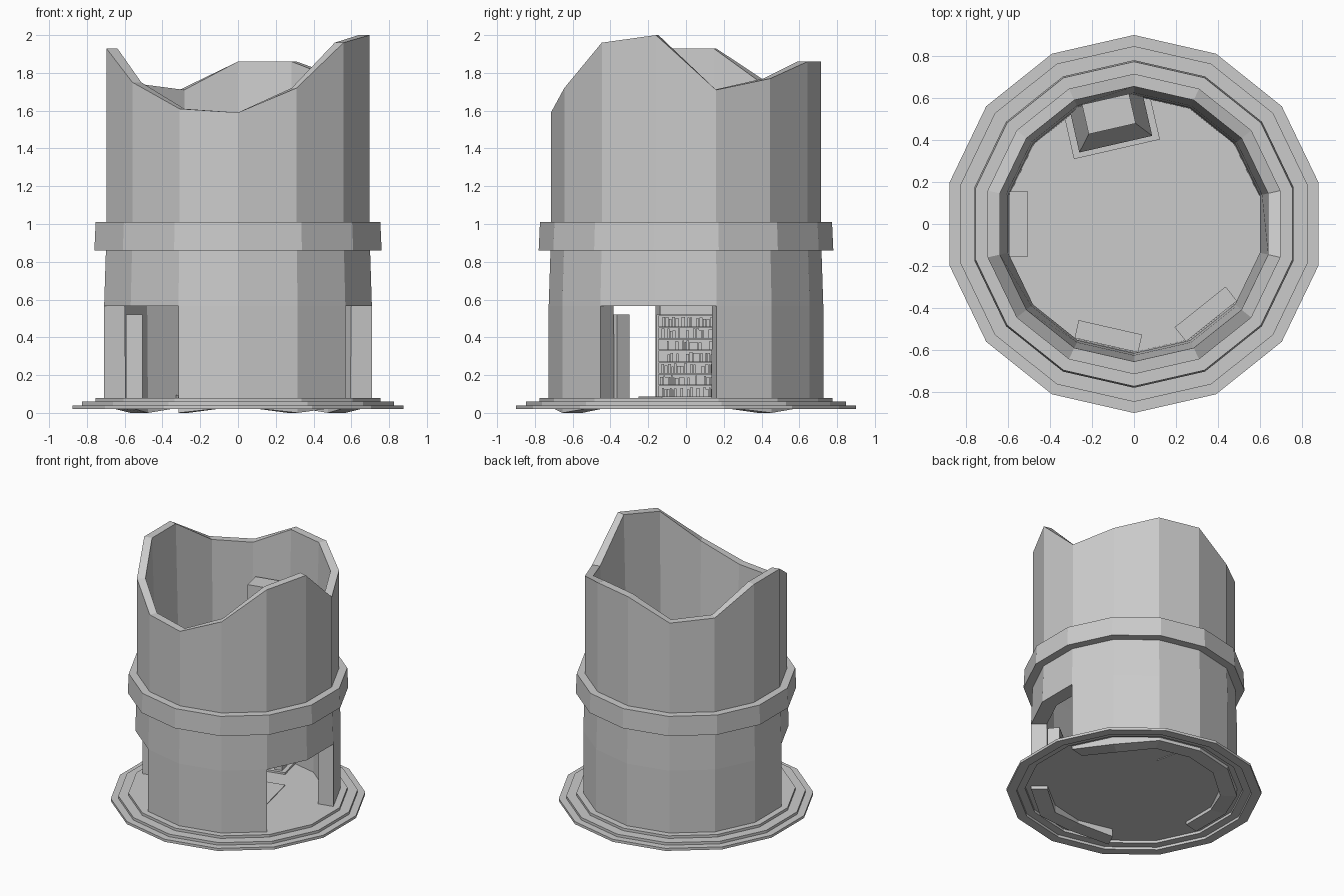
import bpy, bmesh, math, random
from mathutils import Matrix, Vector

random.seed(4)
SIDES = 14
STEP = 2 * math.pi / SIDES
FLOOR = 0.08

if "Cube" in bpy.data.objects:
    bpy.data.objects.remove(bpy.data.objects["Cube"], do_unlink=True)

stone = bpy.data.materials.new("pale_grey_stone")
stone.use_nodes = True
stone.diffuse_color = (0.6, 0.6, 0.6, 1)
bsdf = next(n for n in stone.node_tree.nodes if n.type == 'BSDF_PRINCIPLED')
bsdf.inputs["Base Color"].default_value = stone.diffuse_color
bsdf.inputs["Roughness"].default_value = 0.9


def finish(name, bm, turn=0.0):
    bmesh.ops.recalc_face_normals(bm, faces=bm.faces)
    mesh = bpy.data.meshes.new(name)
    bm.to_mesh(mesh)
    bm.free()
    mesh.materials.append(stone)
    ob = bpy.data.objects.new(name, mesh)
    ob.rotation_euler.z = turn
    bpy.context.collection.objects.link(ob)
    return ob


def corner(k, r, z):
    a = math.pi / 2 - k * STEP
    return Vector((r * math.cos(a), r * math.sin(a), z))


def facet_turn(k):
    """Rotation that makes local +y point inward from wall facet k."""
    return math.pi - (k + 0.5) * STEP


def box(bm, x0, x1, y0, y1, z0, z1):
    size = Matrix.Diagonal((x1 - x0, y1 - y0, z1 - z0, 1))
    mid = Matrix.Translation(((x0 + x1) / 2, (y0 + y1) / 2, (z0 + z1) / 2))
    bmesh.ops.create_cube(bm, size=1, matrix=mid @ size)


def frustum(bm, low, high):
    """Solid between two level rectangles given as (half width, y0, y1, z)."""
    rings = [[bm.verts.new(p) for p in
              ((-w, a, z), (w, a, z), (w, b, z), (-w, b, z))]
             for w, a, b, z in (low, high)]
    bm.faces.new(rings[0])
    bm.faces.new(rings[1])
    for i in range(4):
        j = (i + 1) % 4
        bm.faces.new((rings[0][i], rings[0][j], rings[1][j], rings[1][i]))


def lathe(name, profile, closed=False):
    """Fourteen-sided turned solid from (radius, height) points."""
    bm = bmesh.new()
    rings = [[bm.verts.new(corner(k, r, z)) for k in range(SIDES)]
             for r, z in profile]
    pairs = list(zip(rings, rings[1:]))
    if closed:
        pairs.append((rings[-1], rings[0]))
    else:
        bm.faces.new(rings[0])
        bm.faces.new(rings[-1])
    for a, b in pairs:
        for i in range(SIDES):
            j = (i + 1) % SIDES
            bm.faces.new((a[i], a[j], b[j], b[i]))
    return finish(name, bm)


# Stepped plinth, hollowed on its underside
lathe("stepped_floor", [
    (0.62, 0.06), (0.77, 0.06), (0.77, 0.04), (0.83, 0.04), (0.83, 0.02),
    (0.9, 0.02), (0.9, 0.04), (0.847, 0.04), (0.847, 0.06),
    (0.775, 0.06), (0.775, FLOOR), (0.62, FLOOR)])

# Tower wall with ragged top and two doorways, each two facets wide
TOP = [1.86, 1.86, 1.77, 1.71, 2.0, 1.96, 1.72,
       1.59, 1.61, 1.75, 1.93, 1.93, 1.74, 1.71]
LOW_CORNERS = {2, 6, 8, 9, 12}
DOORS = {3, 4, 8, 9}
bottom = [0.0 if k in LOW_CORNERS else 0.035 for k in range(SIDES)]
levels = [bottom, [FLOOR] * SIDES, [0.565] * SIDES, [0.93] * SIDES, TOP]
outer_r = [0.727, 0.727, 0.727, 0.715, 0.715]
inner_r = [0.61, 0.61, 0.615, 0.625, 0.655]

bm = bmesh.new()
outer, inner = [
    [[bm.verts.new(corner(k, r, heights[k])) for k in range(SIDES)]
     for r, heights in zip(radii, levels)] for radii in (outer_r, inner_r)]


def solid(band, k):
    if not 0 <= band < len(levels) - 1:
        return False
    return not (band < 2 and k % SIDES in DOORS)


for band in range(len(levels) - 1):
    for k in range(SIDES):
        if not solid(band, k):
            continue
        j, up = (k + 1) % SIDES, band + 1
        for skin in (outer, inner):
            bm.faces.new((skin[band][k], skin[band][j],
                          skin[up][j], skin[up][k]))
        for lvl, other in ((band, band - 1), (up, up)):
            if not solid(other, k):
                bm.faces.new((outer[lvl][k], outer[lvl][j],
                              inner[lvl][j], inner[lvl][k]))
        for c, other in ((k, k - 1), (j, k + 1)):
            if not solid(band, other):
                bm.faces.new((outer[band][c], outer[up][c],
                              inner[up][c], inner[band][c]))
bmesh.ops.delete(bm, geom=[v for v in bm.verts if not v.link_faces],
                 context='VERTS')
finish("tower_wall", bm)

# Stone belt around the middle
lathe("stone_belt", [(0.69, 0.86), (0.78, 0.86), (0.773, 1.01), (0.69, 1.01)],
      closed=True)

# Fireplace against the back wall: hearth, firebox, hood, chimney
bm = bmesh.new()
BACK = -0.61
box(bm, -0.21, 0.21, BACK + 0.03, -0.365, 0.055, 0.095)
for s in (-1, 1):
    box(bm, *sorted((s * 0.12, s * 0.178)), BACK + 0.01, -0.39, 0.09, 0.42)
box(bm, -0.12, 0.12, BACK, -0.56, 0.09, 0.42)
box(bm, -0.178, 0.178, BACK, -0.39, 0.42, 0.5)
frustum(bm, (0.178, BACK, -0.39, 0.5), (0.115, BACK, -0.465, 0.75))
box(bm, -0.115, 0.115, BACK, -0.465, 0.75, 1.46)
finish("fireplace", bm, facet_turn(13))

# Bookcases with rows of books
ROWS, TALL, HALF = 7, 0.52, 0.155
for n, facet in enumerate((10, 7, 5)):
    bm = bmesh.new()
    back, front = -0.592, -0.505
    box(bm, -HALF, HALF, back, back + 0.01, FLOOR, TALL)
    for s in (-1, 1):
        box(bm, *sorted((s * HALF, s * (HALF - 0.01))), back, front, FLOOR, TALL)
    pitch = (TALL - FLOOR - 0.008) / ROWS
    for row in range(ROWS + 1):
        z = FLOOR + row * pitch
        box(bm, -HALF, HALF, back, front, z, z + 0.008)
        x = -HALF + 0.012
        while row < ROWS and x < HALF - 0.03:
            w = random.uniform(0.008, 0.018)
            if random.random() < 0.75:
                box(bm, x, x + w, back + 0.01, front - random.uniform(0.008, 0.02),
                    z + 0.008, z + pitch * random.uniform(0.7, 0.95))
            x += w + 0.002
    finish("bookcase_%d" % (n + 1), bm, facet_turn(facet))

# Rug in the middle of the floor
bm = bmesh.new()
box(bm, -0.28, 0.28, -0.195, 0.195, FLOOR, FLOOR + 0.006)
finish("rug", bm, facet_turn(13))
